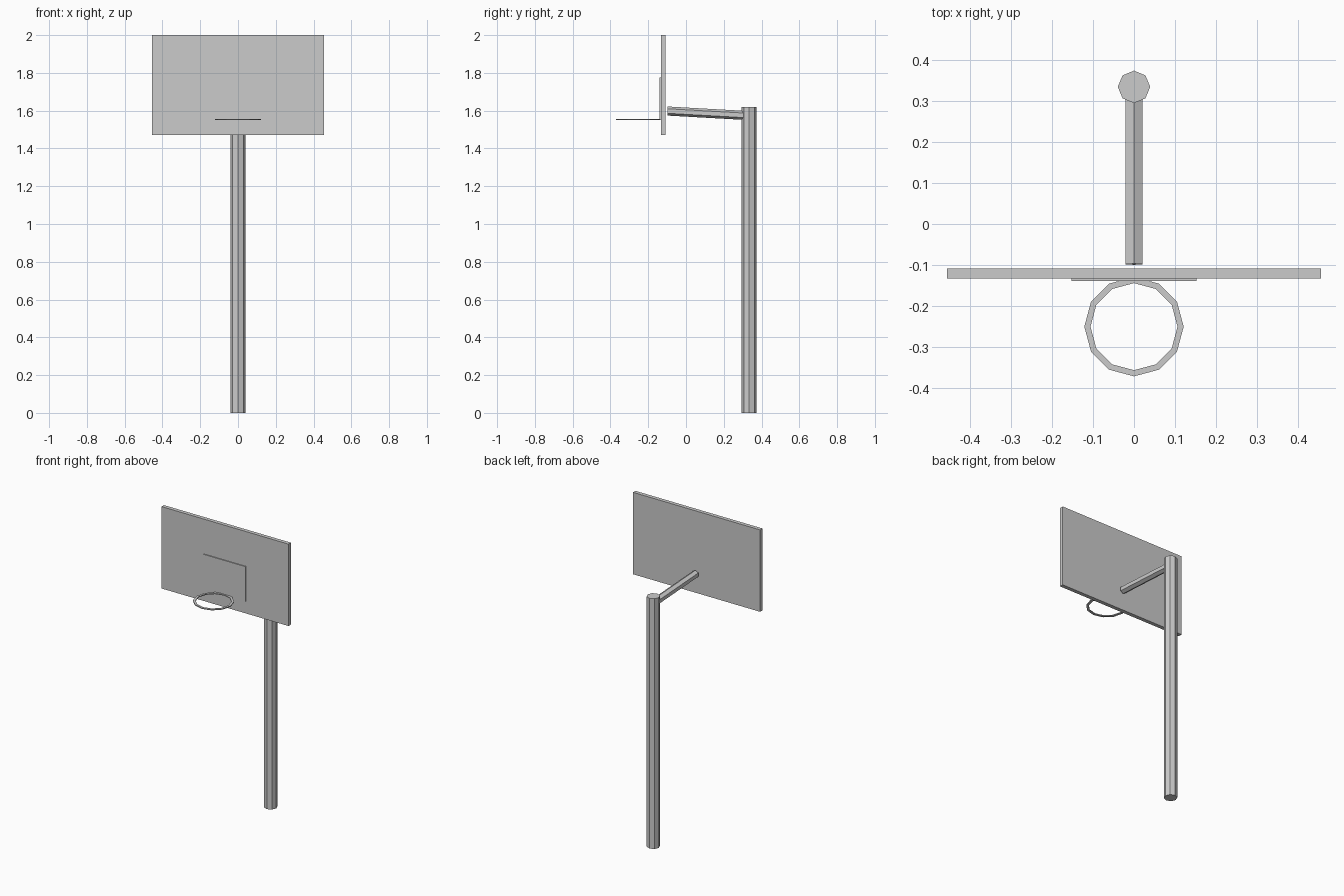
import bpy, math
from mathutils import Vector

if "Cube" in bpy.data.objects:
    bpy.data.objects.remove(bpy.data.objects["Cube"])

grey = bpy.data.materials.new("plain grey")
grey.diffuse_color = (0.6, 0.6, 0.6, 1)
grey.use_nodes = True
grey.node_tree.nodes["Principled BSDF"].inputs["Base Color"].default_value = grey.diffuse_color


def finish(name):
    ob = bpy.context.object
    ob.name = name
    ob.data.materials.append(grey)
    return ob


def box(name, lo, hi):
    lo, hi = Vector(lo), Vector(hi)
    bpy.ops.mesh.primitive_cube_add(size=1, location=(lo + hi) / 2)
    ob = finish(name)
    ob.scale = hi - lo
    return ob


def tube(name, start, end, radius, sides):
    start, end = Vector(start), Vector(end)
    axis = end - start
    bpy.ops.mesh.primitive_cylinder_add(vertices=sides, radius=radius,
                                        depth=axis.length, location=(start + end) / 2)
    ob = finish(name)
    # tilt only about x, so a corner always stays on the middle plane
    ob.rotation_euler.x = math.atan2(-axis.y, axis.z)
    return ob


def flat_ring(name, centre, inner, outer, thickness, sides):
    verts, faces = [], []
    for i in range(sides):
        a = math.tau * i / sides
        for r, z in ((inner, -1), (outer, -1), (outer, 1), (inner, 1)):
            verts.append((r * math.sin(a), -r * math.cos(a), z * thickness / 2))
        n = (i + 1) % sides
        for k in range(4):
            m = (k + 1) % 4
            faces.append((4 * i + k, 4 * n + k, 4 * n + m, 4 * i + m))
    mesh = bpy.data.meshes.new(name)
    mesh.from_pydata(verts, [], [f[::-1] for f in faces])
    ob = bpy.data.objects.new(name, mesh)
    bpy.context.collection.objects.link(ob)
    ob.location = centre
    mesh.materials.append(grey)
    # make sure the faces point outward
    bpy.ops.object.select_all(action='DESELECT')
    bpy.context.view_layer.objects.active = ob
    ob.select_set(True)
    bpy.ops.object.mode_set(mode='EDIT')
    bpy.ops.mesh.select_all(action='SELECT')
    bpy.ops.mesh.normals_make_consistent(inside=False)
    bpy.ops.object.mode_set(mode='OBJECT')


# Upright and sloping support arm
tube("pole", (0, 0.334, 0), (0, 0.334, 1.62), 0.0395, 8)
tube("support_arm", (0, 0.33, 1.574), (0, -0.098, 1.598), 0.024, 6)

# Board with its thin target plate
box("backboard", (-0.455, -0.133, 1.47), (0.455, -0.108, 2.0))
box("target_plate", (-0.152, -0.139, 1.55), (0.152, -0.132, 1.775))

# Hoop
flat_ring("rim", (0, -0.25, 1.553), 0.106, 0.121, 0.006, 12)
